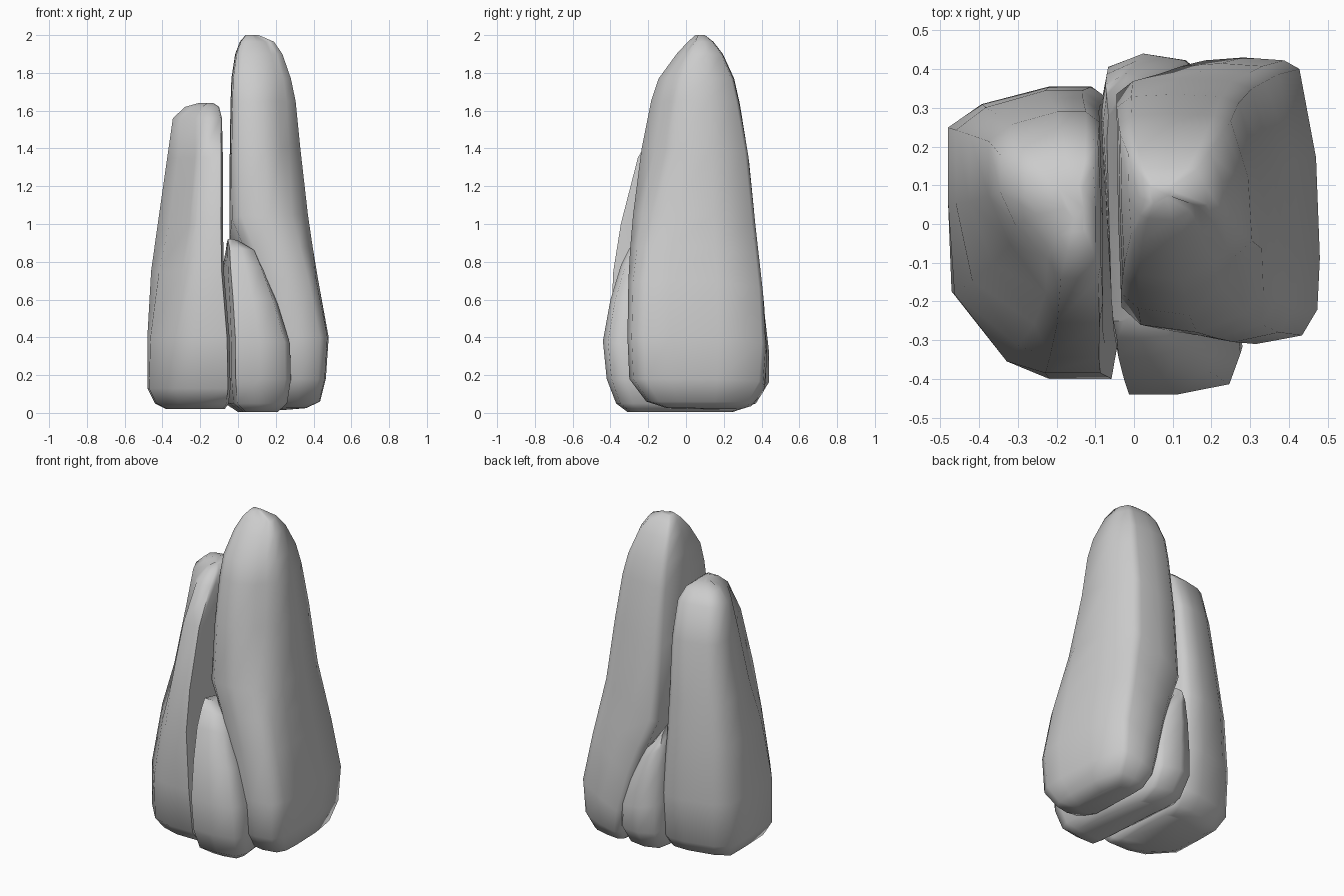
import bpy, bmesh, math


def rock(name, outline, levels, warp):
    """Loft a unit outline through levels of (z, x0, x1, y0, y1); warp adds a local offset."""
    bm = bmesh.new()
    rings = []
    for z, x0, x1, y0, y1 in levels:
        ring = []
        for u, v in outline:
            dx, dy, dz = warp(u, v, z)
            ring.append(bm.verts.new((x0 + u * (x1 - x0) + dx, y0 + v * (y1 - y0) + dy, z + dz)))
        rings.append(ring)
    n = len(outline)
    for a, b in zip(rings, rings[1:]):
        for i in range(n):
            j = (i + 1) % n
            bm.faces.new((a[i], a[j], b[j], b[i]))
    bm.faces.new(rings[0][::-1])
    bm.faces.new(rings[-1])
    bmesh.ops.recalc_face_normals(bm, faces=bm.faces[:])
    mesh = bpy.data.meshes.new(name)
    bm.to_mesh(mesh)
    bm.free()
    obj = bpy.data.objects.new(name, mesh)
    bpy.context.collection.objects.link(obj)
    bpy.ops.object.select_all(action='DESELECT')
    obj.select_set(True)
    bpy.context.view_layer.objects.active = obj
    bpy.ops.object.shade_smooth_by_angle(angle=math.radians(70))
    return obj


def bump(z, centre, width):
    return max(0, 1 - abs(z - centre) / width)


# Tall rock: undercut lower toward the back, front right corner worn away higher up
def tall_warp(u, v, z):
    front_right = .055 * bump(z, 1.45, .8) * (u > .8 and v < .2)
    drop = .25 * v * (1 - u) * max(0, math.sin(math.pi * z / 1.7)) if z < 1.7 else 0
    return -front_right, front_right, -drop


rock("tall_rock",
     [(.03, .1), (.15, .03), (.5, 0), (.86, .03), (.98, .12), (1, .3), (.97, .65),
      (.84, .96), (.72, .99), (.4, 1), (.1, .99), (0, .94), (.01, .45)],
     [(.025, .22, .36, -.10, .28), (.06, .20, .435, -.21, .35),
      (.18, .18, .465, -.30, .415), (.40, .15, .48, -.31, .43),
      (.70, .09, .425, -.305, .415), (.88, .03, .395, -.295, .395),
      (1.05, -.045, .37, -.28, .375), (1.40, -.045, .33, -.235, .335),
      (1.65, -.04, .305, -.185, .285), (1.77, -.035, .28, -.145, .255),
      (1.90, -.015, .235, -.05, .195), (1.965, .01, .19, .01, .145),
      (2.0, .04, .11, .05, .10)], tall_warp)


# Medium rock on the left, front left corner worn away higher up
def medium_warp(u, v, z):
    d = .065 * bump(z, 1.15, .85) * (u < .5 and v < .4)
    return d, d, 0


rock("medium_rock",
     [(.02, .28), (.33, .05), (.6, 0), (.97, 0), (1, .1), (1, .5),
      (.97, .95), (.85, 1), (.6, 1), (.2, .94), (0, .86), (0, .6)],
     [(.02, -.38, -.07, -.22, .20), (.05, -.44, -.05, -.30, .27),
      (.13, -.48, -.04, -.37, .33), (.40, -.48, -.045, -.40, .355),
      (.75, -.46, -.075, -.385, .345), (1.0, -.425, -.08, -.345, .325),
      (1.35, -.375, -.08, -.255, .29), (1.56, -.345, -.085, -.14, .23),
      (1.62, -.28, -.10, -.07, .16), (1.64, -.21, -.13, -.02, .10)], medium_warp)

# Low slab wedged between them, skewed left and lower at the back
rock("low_rock",
     [(.14, .1), (.2, 0), (.55, 0), (.92, .03), (1, .12), (.9, .5),
      (.68, .95), (.6, .98), (.3, 1), (.05, .96), (0, .85), (.08, .4)],
     [(.005, .0, .21, -.31, .25), (.05, -.07, .26, -.37, .37),
      (.18, -.085, .28, -.42, .44), (.38, -.085, .275, -.44, .44),
      (.60, -.085, .21, -.40, .42), (.78, -.085, .14, -.345, .39),
      (.87, -.08, .10, -.30, .36), (.92, -.07, .01, -.25, .30)],
     lambda u, v, z: (0, 0, -max(0, z - .1) * v * (.14 + .25 * u)))
